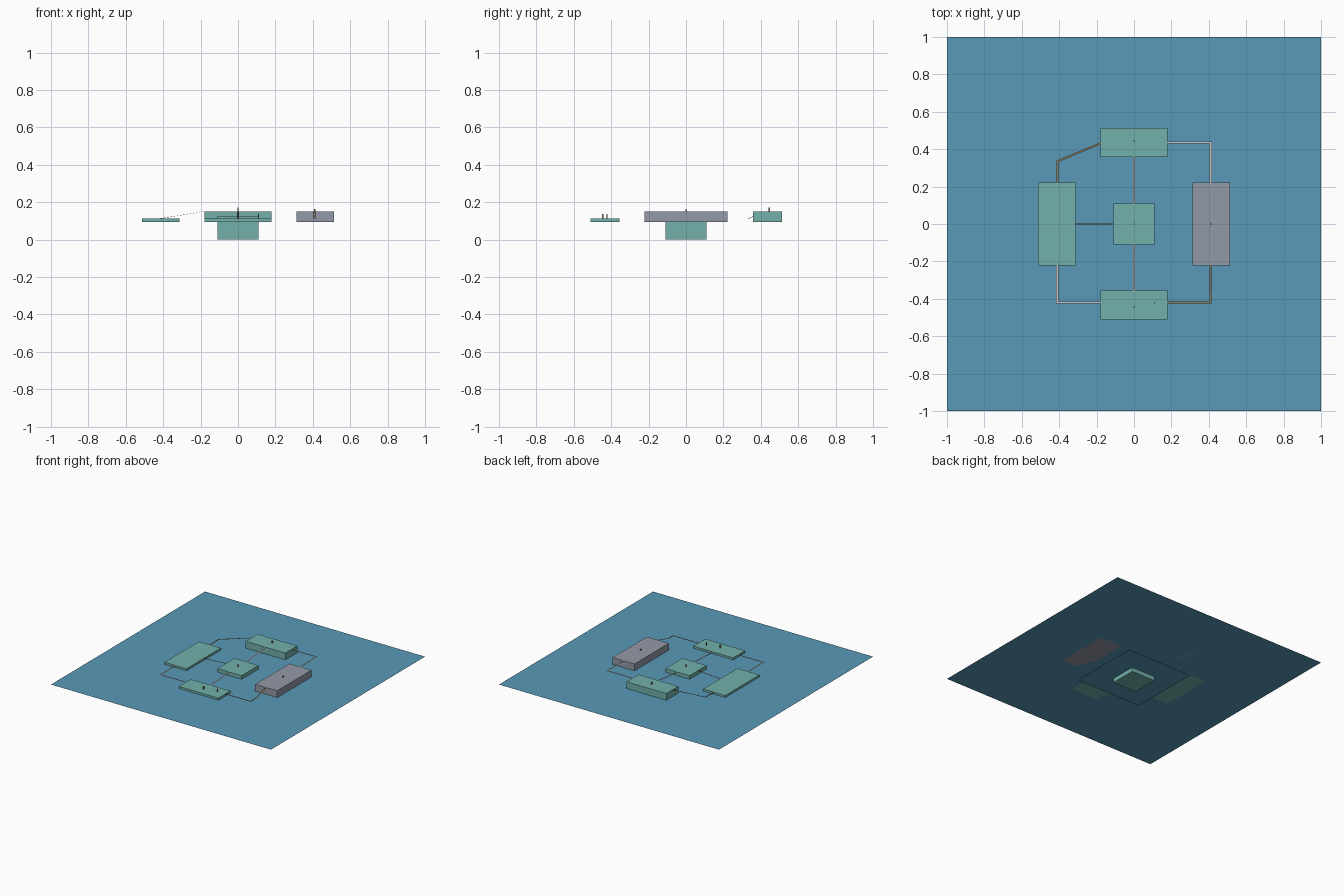
import bpy
from mathutils import Vector

if "Cube" in bpy.data.objects:
    bpy.data.objects.remove(bpy.data.objects["Cube"])


def material(name, rgb):
    m = bpy.data.materials.new(name)
    m.diffuse_color = (*rgb, 1)
    m.use_nodes = True
    m.node_tree.nodes["Principled BSDF"].inputs["Base Color"].default_value = m.diffuse_color
    return m


WATER = material("water_blue", (0.10, 0.32, 0.48))
GREEN = material("grass_green", (0.17, 0.44, 0.41))
STONE = material("stone_grey", (0.29, 0.32, 0.39))
WOOD = material("wood_brown", (0.30, 0.21, 0.10))
PALE = material("pale_deck", (0.62, 0.60, 0.60))
SEA, LOW, MID, HIGH = 0.095, 0.112, 0.125, 0.151


def mesh_object(name, verts, faces, mat):
    me = bpy.data.meshes.new(name)
    me.from_pydata(verts, [], faces)
    me.materials.append(mat)
    ob = bpy.data.objects.new(name, me)
    bpy.context.collection.objects.link(ob)
    return ob


def sheet(name, size, z, mat):
    h = size / 2
    mesh_object(name, [(-h, -h, z), (h, -h, z), (h, h, z), (-h, h, z)], [(0, 1, 2, 3)], mat)


def box(name, cx, cy, sx, sy, z0, z1, mat):
    v = [(cx + a * sx / 2, cy + b * sy / 2, z)
         for z in (z0, z1) for a, b in ((-1, -1), (1, -1), (1, 1), (-1, 1))]
    f = [(3, 2, 1, 0), (4, 5, 6, 7)] + [(i, (i + 1) % 4, (i + 1) % 4 + 4, i + 4) for i in range(4)]
    mesh_object(name, v, f, mat)


def ribbon(name, points, mat, width=0.012):
    """Flat walkway with mitred corners along a path."""
    pts = [Vector(p) for p in points]
    sides = []
    for a, b in zip(pts, pts[1:]):
        d = (b - a).to_2d().normalized()
        sides.append(Vector((-d.y, d.x, 0)))
    v = []
    for i, p in enumerate(pts):
        n1, n2 = sides[max(i - 1, 0)], sides[min(i, len(sides) - 1)]
        n = (n1 + n2).normalized()
        n *= width / 2 / n.dot(n1)
        v += [p - n, p + n]
    f = [(2 * i, 2 * i + 2, 2 * i + 3, 2 * i + 1) for i in range(len(pts) - 1)]
    mesh_object(name, v, f, mat)


# Water surface and the smaller sheet beneath it
sheet("water", 2.0, SEA, WATER)
sheet("lower_water", 0.6, 0.034, WATER)

# Islands
box("centre_island", 0, 0, 0.22, 0.22, 0, MID, GREEN)
box("front_island", 0, -0.433, 0.36, 0.155, SEA, LOW, GREEN)
box("back_island", 0, 0.435, 0.36, 0.155, SEA, HIGH, GREEN)
box("left_island", -0.412, 0, 0.20, 0.445, SEA, LOW, GREEN)
box("right_island", 0.412, 0, 0.20, 0.445, SEA, HIGH, STONE)

# Walkways
ribbon("back_right_bridge", [(0.175, 0.436, HIGH), (0.41, 0.436, HIGH), (0.41, 0.22, HIGH)], PALE)
ribbon("front_left_bridge", [(-0.41, -0.22, LOW), (-0.41, -0.42, LOW), (-0.175, -0.42, LOW)], PALE)
ribbon("back_left_bridge", [(-0.41, 0.22, LOW), (-0.41, 0.335, LOW + 0.002), (-0.175, 0.433, HIGH)], WOOD, 0.01)
ribbon("front_right_bridge", [(0.175, -0.42, LOW), (0.41, -0.42, LOW), (0.41, -0.36, LOW + 0.001),
                              (0.41, -0.22, HIGH)], WOOD, 0.01)
ribbon("centre_back_bridge", [(0, 0.11, MID), (0, 0.36, HIGH)], PALE)
ribbon("centre_front_bridge", [(0, -0.11, MID), (0, -0.36, LOW)], PALE)
ribbon("centre_left_bridge", [(-0.11, 0, MID), (-0.315, 0, LOW)], WOOD, 0.008)

# Small marker posts
posts = [("centre", 0, 0, MID, 0.148), ("back", 0, 0.445, HIGH, 0.172), ("right", 0.41, 0, HIGH, 0.163),
         ("front", 0, -0.445, LOW, 0.138), ("front_side", 0.11, -0.422, LOW, 0.138)]
for name, x, y, z0, z1 in posts:
    box(name + "_post", x, y, 0.007, 0.007, z0, z1, WOOD)
